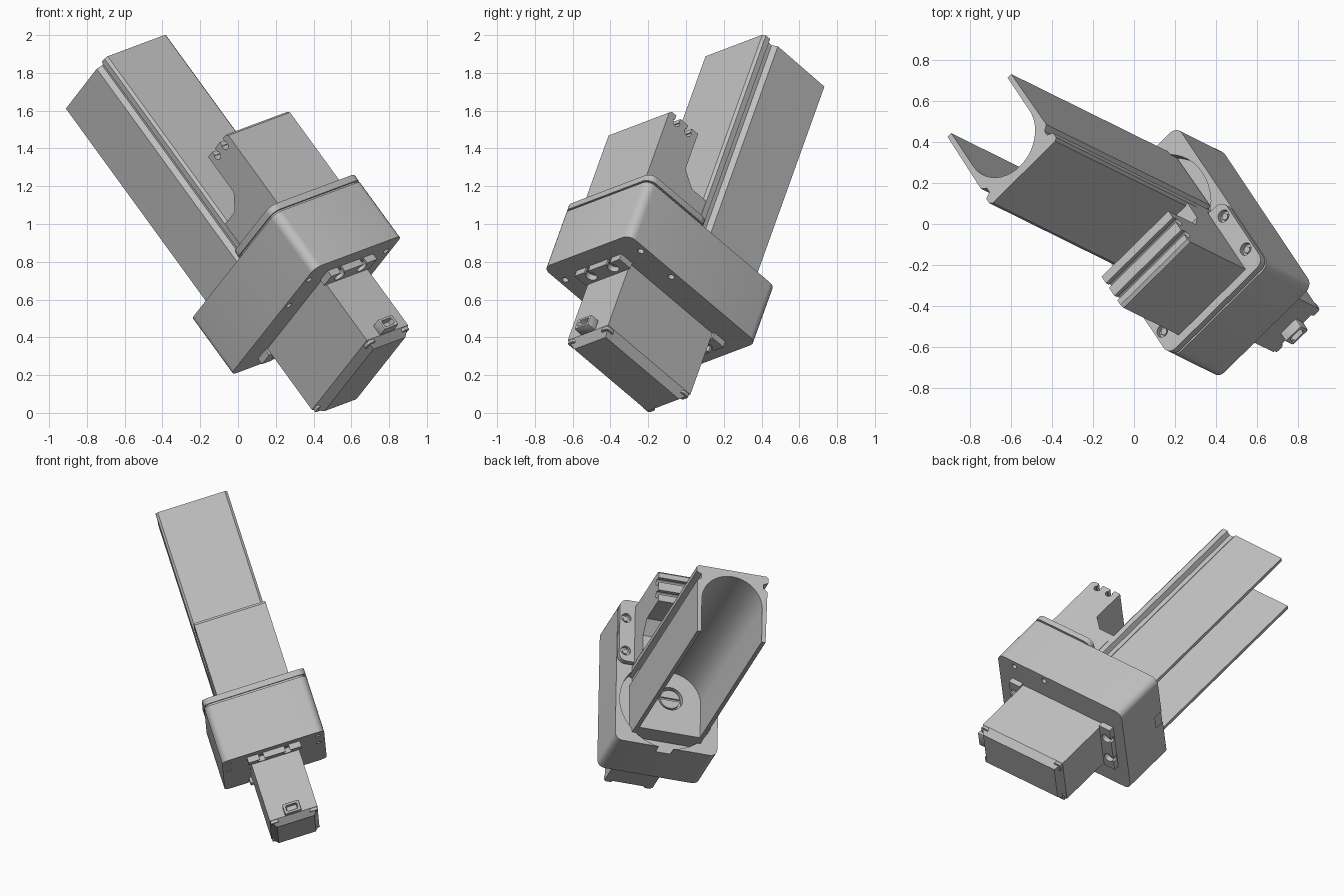
import bpy, bmesh
from math import sin, cos, pi, radians
from mathutils import Vector, Matrix

if "Cube" in bpy.data.objects:
    bpy.data.objects.remove(bpy.data.objects["Cube"])

grey = bpy.data.materials.new("plain_grey")
grey.use_nodes = True
grey.diffuse_color = (0.53, 0.53, 0.53, 1)
grey.node_tree.nodes["Principled BSDF"].inputs["Base Color"].default_value = (0.53, 0.53, 0.53, 1)

# Tilted frame of the whole assembly: width, depth, length
length = Vector((-0.565, 0.279, 0.777)).normalized()
width = Vector((0.690, 0.678, 0.256))
width = (width - length * width.dot(length)).normalized()
depth = length.cross(width)
FRAME = Matrix((width, depth, length)).transposed().to_4x4()
MID = 0.302          # centre line across the width
AXIS = -0.458        # depth of the barrel axis


def prism(name, profile, lo, hi, along="length"):
    """Extrude a profile along the length (points: width, depth)
    or along the width (points: depth, length)."""
    def place(p, t):
        return (p[0], p[1], t) if along == "length" else (t, p[0], p[1])
    bm = bmesh.new()
    bottom = [bm.verts.new(place(p, lo)) for p in profile]
    top = [bm.verts.new(place(p, hi)) for p in profile]
    n = len(profile)
    bm.faces.new(bottom[::-1])
    bm.faces.new(top)
    for i in range(n):
        j = (i + 1) % n
        bm.faces.new((bottom[i], bottom[j], top[j], top[i]))
    bmesh.ops.recalc_face_normals(bm, faces=bm.faces)
    mesh = bpy.data.meshes.new(name)
    bm.to_mesh(mesh)
    bm.free()
    mesh.materials.append(grey)
    ob = bpy.data.objects.new(name, mesh)
    bpy.context.collection.objects.link(ob)
    ob.matrix_world = FRAME
    return ob


def arc(cx, cy, r, start, end, steps):
    return [(cx + r * cos(radians(start + (end - start) * i / steps)),
             cy + r * sin(radians(start + (end - start) * i / steps)))
            for i in range(steps + 1)]


def disc(cx, cy, r, steps=32):
    return arc(cx, cy, r, 0, 360, steps)[:-1]


def rect(x0, x1, y0, y1, r=0.0):
    if not r:
        return [(x0, y0), (x1, y0), (x1, y1), (x0, y1)]
    return (arc(x1 - r, y1 - r, r, 0, 90, 6) + arc(x0 + r, y1 - r, r, 90, 180, 6)
            + arc(x0 + r, y0 + r, r, 180, 270, 6) + arc(x1 - r, y0 + r, r, 270, 360, 6))


def finish(ob, cutters=(), bevel=0):
    """Cut, bevel, bake the modifiers and shade."""
    for c in cutters:
        c.hide_render = True
        mod = ob.modifiers.new("cut", "BOOLEAN")
        mod.operation, mod.solver, mod.object = "DIFFERENCE", "EXACT", c
    if bevel:
        mod = ob.modifiers.new("soft_edge", "BEVEL")
        mod.width, mod.segments, mod.angle_limit = bevel, 2, radians(50)
    bpy.context.view_layer.update()
    baked = bpy.data.meshes.new_from_object(
        ob.evaluated_get(bpy.context.evaluated_depsgraph_get()))
    ob.modifiers.clear()
    ob.data = baked
    for c in cutters:
        bpy.data.objects.remove(c)
    bpy.ops.object.select_all(action="DESELECT")
    ob.select_set(True)
    bpy.context.view_layer.objects.active = ob
    bpy.ops.object.shade_smooth_by_angle(angle=radians(30))
    return ob


SCREWS = [(MID + s * 0.295, d) for s in (-1, 1) for d in (-1.012, -0.775)]

# Gearbox housing with a round recess and screw holes underneath
housing = prism("housing", rect(-0.036, 0.640, -1.143, -0.150, 0.05), 0.155, 0.528)
cuts = [prism("cutter", disc(MID, AXIS, 0.312, 48), 0.46, 0.60)]
cuts += [prism("cutter", disc(x, y, 0.018, 16), 0.1, 0.22) for x, y in SCREWS]
finish(housing, cuts)

# Lid over a thin shadow gap, with countersunk screws
finish(prism("lid_gap", rect(-0.024, 0.628, -1.131, -0.712, 0.045), 0.52, 0.545))
lid = prism("lid", rect(-0.036, 0.640, -1.143, -0.70, 0.05), 0.540, 0.578)
finish(lid, [prism("cutter", disc(x, y, 0.032, 24), 0.552, 0.62) for x, y in SCREWS])
for x, y in SCREWS:
    finish(prism("screw_head", disc(x, y, 0.019, 6), 0.54, 0.566))

# Long channel: one half of the section, mirrored across the width
outer = [(0.222, -0.701), (0.237, -0.688), (0.237, -0.655), (0.205, -0.640),
         (0.205, -0.612), (0.232, -0.590), (0.226, -0.222), (0.200, -0.222)]
half = outer + arc(0, AXIS, 0.200, 0, -90, 14)
section = half + [(-x, y) for x, y in half[-2::-1]]
finish(prism("channel", [(MID + x, y) for x, y in section], 0.47, 1.885))

# Floor closing the channel, with a shaft socket
floor = prism("channel_floor", rect(MID - 0.215, MID + 0.215, -0.69, -0.222), 0.47, 0.60)
finish(floor, [prism("cutter", disc(MID, AXIS - 0.01, 0.08), 0.56, 0.65)])
shaft = prism("shaft", disc(MID, AXIS - 0.01, 0.065), 0.54, 0.592)
finish(shaft, [prism("cutter", rect(MID - 0.07, MID + 0.07, -0.475, -0.46), 0.58, 0.65)])

# Bracket block: stepped side profile with two grooves in its end
profile = [(-1.10, 0.57), (-1.10, 1.055), (-1.085, 1.07)]
for g in (-1.035, -0.945):
    profile += [(g - 0.016, 1.07), (g - 0.016, 1.045)]
    profile += arc(g, 1.035, 0.024, 155, 385, 8)
    profile += [(g + 0.016, 1.045), (g + 0.016, 1.07)]
profile += [(-0.882, 1.07), (-0.882, 0.83), (-0.80, 0.755), (-0.69, 0.755), (-0.69, 0.57)]
block = prism("bracket_block", profile, MID - 0.237, MID + 0.237, "width")
finish(block)

# Motor body and its chamfered end cap
x0, x1, y0, y1 = 0.144, 0.460, -0.957, -0.317
finish(prism("motor", rect(x0, x1, y0, y1), -0.262, 0.20))
cap = prism("motor_cap", rect(x0, x1, y0, y1), -0.308, -0.262)
for v in cap.data.vertices:
    if v.co.z < -0.29:
        v.co.x += 0.035 if v.co.x < MID else -0.035
        v.co.y += 0.035 if v.co.y < -0.6 else -0.035
finish(cap)
for x in (x0 + 0.028, x1 - 0.028):
    for y in (y0 + 0.028, y1 - 0.028):
        finish(prism("cap_screw", rect(x - 0.026, x + 0.026, y - 0.026, y + 0.026, 0.012),
                     -0.283, -0.25))

# Cable socket on the motor front
socket = prism("cable_socket", rect(-1.012, y0 + 0.01, -0.262, -0.194),
               MID - 0.055, MID + 0.055, "width")
finish(socket, [prism("cutter", rect(-1.05, -0.975, -0.245, -0.211),
                      MID - 0.035, MID + 0.035, "width")], bevel=0.01)

# Slotted mounting ears on both sides of the motor
for inner, out in ((y0, -1), (y1, 1)):
    edge = inner + out * 0.085
    ear = prism("mounting_ear", rect(MID - 0.175, MID + 0.175,
                                     min(inner, edge), max(inner, edge)), 0.118, 0.156)
    cuts = []
    for s in (-1, 1):
        x, y = MID + s * 0.085, inner + out * 0.045
        cuts.append(prism("cutter", disc(x, y, 0.032, 24), 0.08, 0.15))
        cuts.append(prism("cutter", rect(x - 0.015, x + 0.015, min(y, y + out * 0.1),
                                         max(y, y + out * 0.1)), 0.07, 0.151))
    finish(ear, cuts)
